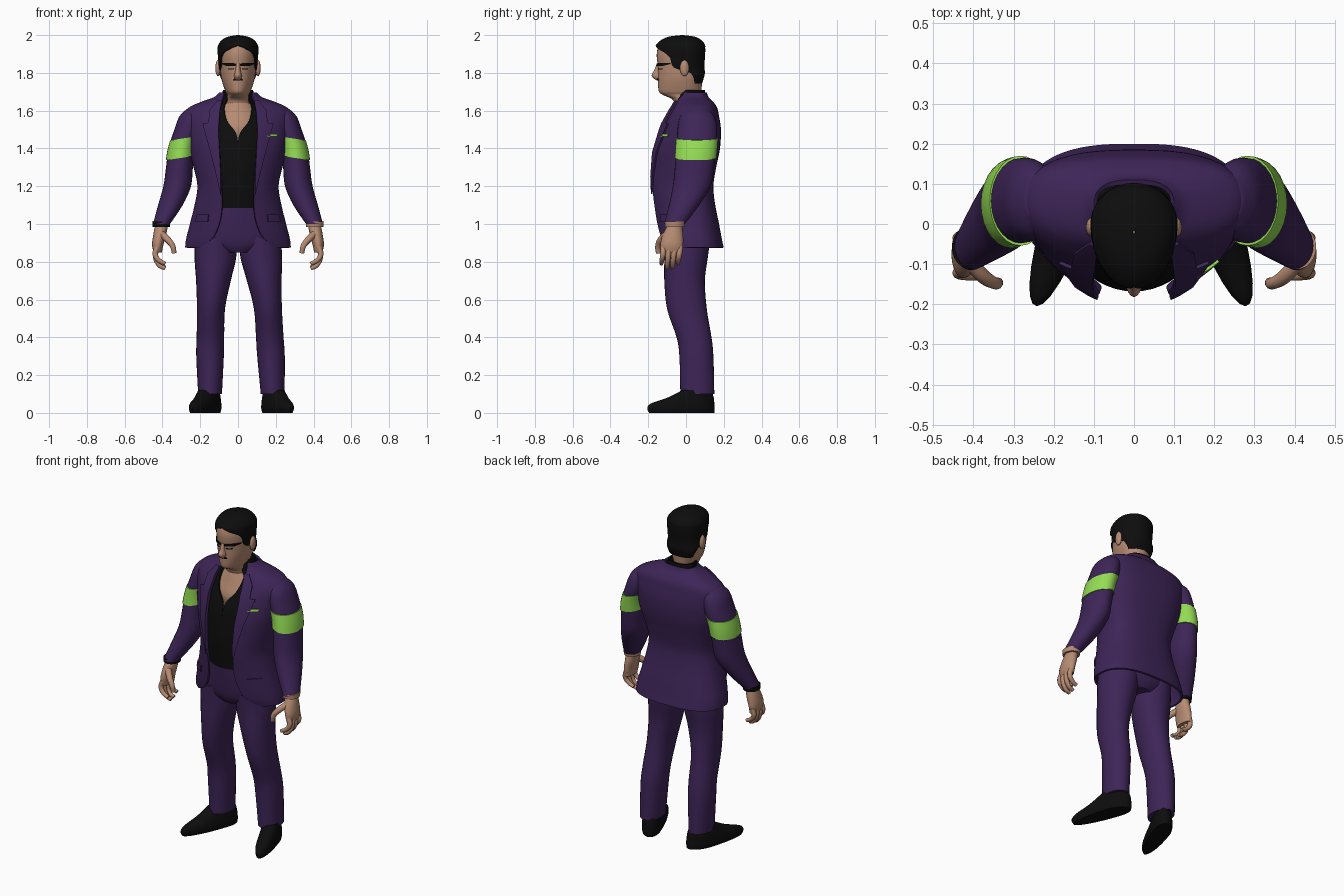
import bpy, bmesh
from math import sin, cos, asin, pi, sqrt, radians
from mathutils import Vector

cube = bpy.data.objects.get("Cube")
if cube:
    bpy.data.objects.remove(cube)


def material(name, rgb):
    m = bpy.data.materials.new(name)
    m.use_nodes = True
    m.diffuse_color = (*rgb, 1)
    bsdf = next(n for n in m.node_tree.nodes if n.type == 'BSDF_PRINCIPLED')
    bsdf.inputs["Base Color"].default_value = (*rgb, 1)
    return m


PURPLE = material("purple cloth", (0.047, 0.018, 0.095))
BLACK = material("black", (0.004, 0.004, 0.004))
SKIN = material("skin", (0.47, 0.26, 0.17))
GREEN = material("lime green", (0.3, 0.72, 0.09))


def finish(ob, mat, thick=0, offset=-1.0):
    """Assign the colour, apply thickness and shade smooth with sharp edges kept."""
    ob.data.materials.append(mat)
    if thick:
        mod = ob.modifiers.new("thickness", 'SOLIDIFY')
        mod.thickness, mod.offset = thick, offset
    bpy.ops.object.select_all(action='DESELECT')
    ob.select_set(True)
    bpy.context.view_layer.objects.active = ob
    bpy.ops.object.convert(target='MESH')
    bpy.ops.object.shade_smooth_by_angle(angle=radians(45))
    return ob


def mesh_object(name, verts, faces):
    me = bpy.data.meshes.new(name)
    me.from_pydata(verts, [], faces)
    ob = bpy.data.objects.new(name, me)
    bpy.context.collection.objects.link(ob)
    return ob


def smooth_rows(rows, steps=4):
    """Catmull-Rom interpolation of section rows."""
    out = []
    for i in range(len(rows) - 1):
        quad = [rows[max(0, i - 1)], rows[i], rows[i + 1], rows[min(len(rows) - 1, i + 2)]]
        for k in range(steps):
            t = k / steps
            out.append([b + t / 2 * (c - a + t * (2 * a - 5 * b + 4 * c - d + t * (3 * (b - c) + d - a)))
                        for a, b, c, d in zip(*quad)])
    return out + [list(rows[-1])]


def loft(name, rows, mat, n=32, square=1.0, shell=0, lean=0):
    """Sections (z, cx, half width, cy, front depth, back depth[, front opening])."""
    verts, faces = [], []
    for r in rows:
        z, cx, rx, cy, front, back = r[:6]
        start = asin(max(0, min(1, r[6] / rx))) if shell else 0
        for k in range(n):
            a = start + (2 * pi - 2 * start) * k / (n - 1 if shell else n)
            s, c = sin(a), cos(a)
            if c < -1e-6:
                s = abs(s) ** square * (1 if s > 0 else -1)
                y = cy + back * (-c) ** square
            else:
                y = cy - front * c
            verts.append((cx + rx * s + lean * (y - 0.08), y, z))
    for i in range(len(rows) - 1):
        for k in range(n - 1 if shell else n):
            j = (k + 1) % n
            faces.append((i * n + k, i * n + j, i * n + n + j, i * n + n + k))
    if not shell:
        faces += [tuple(reversed(range(n))), tuple(range(len(verts) - n, len(verts)))]
    return finish(mesh_object(name, verts, faces), mat, shell)


def central(rows):
    return smooth_rows([(r[0], 0, *r[1:]) for r in rows])


def plate(name, surface, edges, mat, side=1, lift=0.004, thick=0.007, cols=8):
    """Thin panel following the front of a lofted surface; edges are (z, x from, x to)."""
    verts, faces = [], []
    for z, x0, x1 in edges:
        i = max(k for k in range(len(surface) - 1) if surface[k][0] <= z)
        lo, hi = surface[i], surface[i + 1]
        t = (z - lo[0]) / (hi[0] - lo[0])
        _, _, rx, cy, front = [p + t * (q - p) for p, q in zip(lo[:5], hi[:5])]
        for k in range(cols + 1):
            x = x0 + (x1 - x0) * k / cols
            verts.append((side * x, cy - front * sqrt(max(0, 1 - (x / rx) ** 2)) - lift, z))
    w = cols + 1
    for i in range(len(edges) - 1):
        for k in range(cols):
            f = (i * w + k, i * w + k + 1, i * w + w + k + 1, i * w + w + k)
            faces.append(f if side > 0 else f[::-1])
    finish(mesh_object(name, verts, faces), mat, thick, 0)


def tube(name, points, radius, mat):
    cu = bpy.data.curves.new(name, 'CURVE')
    cu.dimensions, cu.bevel_depth, cu.bevel_resolution = '3D', radius, 3
    cu.use_fill_caps = True
    sp = cu.splines.new('BEZIER')
    sp.bezier_points.add(len(points) - 1)
    for i, (bp, p) in enumerate(zip(sp.bezier_points, points)):
        bp.co, bp.radius = p, 1 - 0.12 * i
        bp.handle_left_type = bp.handle_right_type = 'AUTO'
    ob = bpy.data.objects.new(name, cu)
    bpy.context.collection.objects.link(ob)
    finish(ob, mat)


def ball(name, loc, scale, mat):
    bm = bmesh.new()
    bmesh.ops.create_uvsphere(bm, u_segments=16, v_segments=10, radius=1)
    for v in bm.verts:
        v.co = Vector(p * s for p, s in zip(v.co, scale)) + Vector(loc)
    ob = mesh_object(name, [], [])
    bm.to_mesh(ob.data)
    bm.free()
    finish(ob, mat)


# Jacket: open shell whose front edges curve away below the waist
jacket = central([
    (.875, .28, .02, .15, .18, .21), (.92, .275, .02, .17, .17, .14), (1, .255, .01, .175, .165, .1),
    (1.1, .23, 0, .18, .155, .085), (1.2, .215, 0, .195, .145, .09), (1.3, .235, .01, .2, .15, .095),
    (1.4, .26, .03, .21, .15, .1), (1.5, .275, .04, .185, .145, .105), (1.57, .285, .05, .16, .125, .1),
    (1.615, .262, .055, .135, .11, .095), (1.645, .2, .055, .12, .09, .088),
    (1.67, .13, .05, .1, .07, .08), (1.695, .1, .045, .08, .065, .075)])
loft("jacket", jacket, PURPLE, 56, .75, .012)

# Shirt with open neck, bare chest beneath
shirt = central([
    (1.085, .17, 0, .155, .12, 0), (1.25, .17, 0, .168, .12, 0), (1.4, .2, .02, .175, .12, 0),
    (1.48, .2, .03, .165, .12, .01), (1.55, .18, .04, .15, .1, .06), (1.62, .12, .045, .128, .075, .075),
    (1.66, .09, .04, .11, .065, .06), (1.71, .08, .04, .08, .06, .06)])
loft("shirt", shirt, BLACK, 48, .9, .008)
loft("chest", central([(1.42, .15, .02, .11, .08), (1.5, .16, .03, .145, .08),
                       (1.58, .13, .04, .13, .07), (1.64, .08, .03, .1, .06)]), SKIN)

# Lapels, pocket flaps and pocket square
for s, label in ((1, "left"), (-1, "right")):
    plate(label + "_lapel", jacket, [(1.16, .09, .092), (1.25, .09, .112), (1.38, .097, .145),
                                     (1.5, .103, .178), (1.53, .1, .185), (1.535, .1, .155),
                                     (1.6, .095, .15), (1.65, .085, .11)], PURPLE, s, .008, .009)
    plate(label + "_pocket_flap", jacket, [(1.01, .16, .225), (1.05, .155, .215)], PURPLE, s)
plate("pocket_square", jacket, [(1.463, .155, .205), (1.477, .155, .21)], GREEN, 1, .007)

# Trousers, shoes and arms, one side at a time
loft("trouser_hips", central([(.85, .1, 0, .1, .1), (.9, .21, 0, .125, .13), (1, .215, 0, .14, .14),
                              (1.09, .19, 0, .15, .13)]), PURPLE)
leg = [(.1, .148, .063, .06, .09, .09), (.3, .148, .073, .055, .09, .09), (.4, .146, .073, .045, .095, .09),
       (.55, .143, .074, .01, .11, .1), (.7, .13, .092, 0, .115, .1), (.82, .12, .11, 0, .115, .115),
       (.93, .115, .112, 0, .12, .13)]
shoe = [(0, 0, .054, .06, .255, .09), (.025, 0, .06, .06, .265, .092), (.05, 0, .059, .06, .245, .09),
        (.08, 0, .056, .06, .16, .087), (.12, 0, .05, .06, .08, .075)]
arm = [(1.0, .405, .045, -.06, .055, .055), (1.1, .358, .065, -.01, .08, .08),
       (1.2, .322, .073, .03, .1, .1), (1.3, .31, .071, .045, .104, .104),
       (1.4, .298, .07, .055, .105, .105), (1.5, .267, .07, .06, .105, .105),
       (1.57, .25, .06, .06, .09, .09), (1.61, .235, .035, .06, .05, .05)]
palm = [(.85, .425, .022, -.075, .052, .055), (.89, .425, .03, -.075, .06, .06),
        (.94, .415, .034, -.07, .055, .055), (.99, .405, .034, -.06, .04, .04), (1.03, .395, .034, -.05, .038, .038)]
for s, label in ((1, "left"), (-1, "right")):
    def sided(rows, shift=lambda z: 0):
        return smooth_rows([(r[0], s * (r[1] + shift(r[0])), *r[2:]) for r in rows])

    stance = (lambda z: .04 * max(0, 1 - z / .9)) if s > 0 else (lambda z: 0)
    loft(label + "_trouser_leg", sided(leg, stance), PURPLE, 28)
    loft(label + "_shoe", sided(shoe, lambda z: .148 + stance(.1)), BLACK, 28, lean=-.33 * s)
    sleeve = sided(arm)
    loft(label + "_sleeve", sleeve, PURPLE, 28)

    # Arm band hugging the sleeve, slightly tilted
    band = [[r[0], r[1], r[2] + .006, r[3], r[4] + .006, r[5] + .006] for r in sleeve if 1.34 < r[0] < 1.46]
    ob = loft(label + "_arm_band", band, GREEN, 28)
    for v in ob.data.vertices:
        v.co.z += .15 * (.3 - abs(v.co.x))

    # Hand with curled fingers
    loft(label + "_palm", sided(palm), SKIN, 20)
    for i, tip in enumerate((.79, .765, .77, .79)):
        y = -.118 + .029 * i
        tube(f"{label}_finger_{i + 1}", [(s * .427, y, .88), (s * .437, y - .005, .835),
                                         (s * .415, y - .01, tip + .015), (s * .385, y - .012, tip)], .0165, SKIN)
    tube(label + "_thumb", [(s * .41, -.095, .95), (s * .37, -.135, .915),
                            (s * .345, -.148, .88), (s * .338, -.146, .845)], .02, SKIN)
    # Ear and brow
    ball(label + "_ear", (s * .106, -.008, 1.825), (.014, .024, .043), SKIN)

wrist = [(.985, 0, .046, -.06, .052, .052), (1.012, 0, .048, -.058, .055, .055)]
loft("right_shirt_cuff", [(z, -.406, *r) for z, _, *r in wrist], BLACK, 24)
loft("left_wristband", [(z, .406, *r) for z, _, *r in wrist], SKIN, 24)

# Head and neck
head = central([
    (1.56, .075, .02, .09, .07), (1.65, .07, .02, .085, .075), (1.682, .058, 0, .12, .08),
    (1.7, .066, 0, .143, .08), (1.74, .08, 0, .148, .085), (1.78, .09, 0, .149, .09), (1.84, .096, 0, .15, .09),
    (1.9, .1, 0, .155, .095), (1.95, .093, 0, .14, .09), (1.985, .055, -.02, .07, .07)])
loft("head", head, SKIN, 36)
loft("nose", central([(1.762, .015, -.14, .02, .02), (1.785, .021, -.14, .042, .02),
                      (1.815, .014, -.14, .028, .02), (1.85, .012, -.14, .014, .02)]), SKIN, 16)
for s, label in ((1, "left"), (-1, "right")):
    plate(label + "_brow", head, [(1.838, .012, .06), (1.847, .012, .082), (1.852, .03, .082)], BLACK, s)
    plate(label + "_eye", head, [(1.818, .025, .05), (1.824, .022, .053)], BLACK, s, .002, .004)
plate("moustache", head, [(1.76, -.026, .026), (1.768, -.022, .022), (1.775, -.01, .01)], BLACK)

# Hair: shell open over the face with sideburns
hair = central([
    (1.745, .078, .045, .1, .04, .078), (1.775, .092, .04, .1, .055, .092), (1.8, .1, .025, .1, .075, .1),
    (1.83, .103, 0, .16, .098, .094), (1.88, .106, 0, .162, .1, .09), (1.91, .108, 0, .165, .102, .075),
    (1.93, .108, 0, .163, .102, .04), (1.95, .104, 0, .158, .1, 0), (1.975, .085, -.01, .12, .09, 0),
    (1.992, .052, -.02, .07, .065, 0), (2, .004, -.02, .005, .005, 0)])
loft("hair", hair, BLACK, 48, 1, .008)
